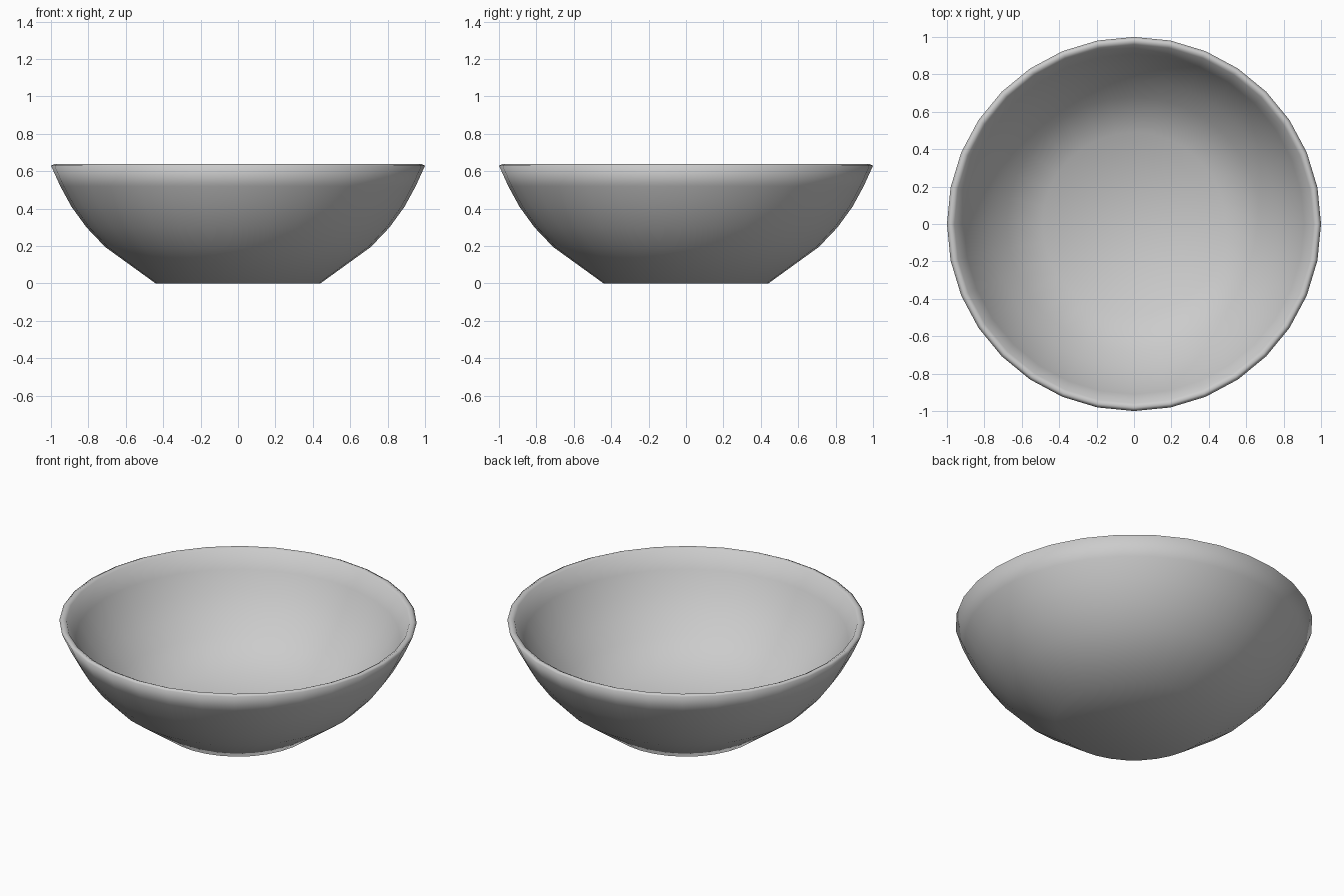
import bpy, bmesh, math

if "Cube" in bpy.data.objects:
    bpy.data.objects.remove(bpy.data.objects["Cube"])

SIDES = 32

# Bowl cross-section (radius, height): outer base, outer wall, rim, inner wall, inner floor
profile = [
    (0.44, 0.0), (0.71, 0.195), (0.81, 0.30), (0.89, 0.41), (0.95, 0.52),
    (1.0, 0.63), (0.98, 0.64), (0.96, 0.63),
    (0.91, 0.53), (0.85, 0.42), (0.77, 0.32), (0.68, 0.225), (0.49, 0.08),
]

bm = bmesh.new()
rings = []
for r, z in profile:
    rings.append([bm.verts.new((r * math.cos(2 * math.pi * i / SIDES),
                                r * math.sin(2 * math.pi * i / SIDES), z))
                  for i in range(SIDES)])

# Walls between neighbouring rings
for low, high in zip(rings, rings[1:]):
    for i in range(SIDES):
        j = (i + 1) % SIDES
        bm.faces.new((low[i], low[j], high[j], high[i]))

# Underside and inner floor
bm.faces.new(rings[0][::-1])
bm.faces.new(rings[-1])
bmesh.ops.recalc_face_normals(bm, faces=bm.faces)
for face in bm.faces:
    face.smooth = True

mesh = bpy.data.meshes.new("bowl")
bm.to_mesh(mesh)
bm.free()
bowl = bpy.data.objects.new("bowl", mesh)
bpy.context.collection.objects.link(bowl)
